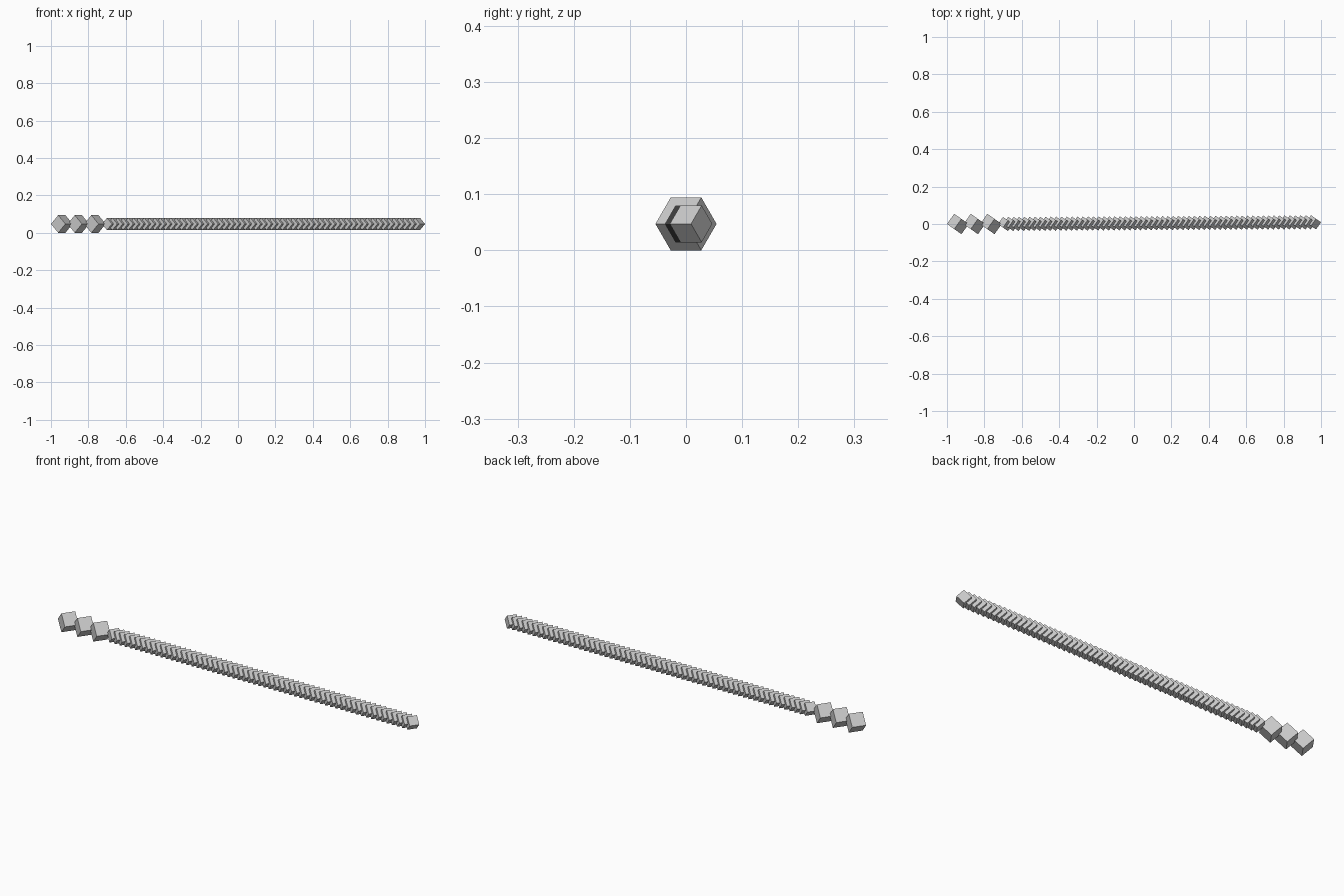
import bpy, bmesh, math
from mathutils import Matrix, Vector

if "Cube" in bpy.data.objects:
    bpy.data.objects.remove(bpy.data.objects["Cube"])

# Edge directions of a cube standing on its body diagonal along x
AXES = [Vector((-math.sqrt(1 / 3),
                math.sqrt(2 / 3) * math.cos(math.radians(a)),
                math.sqrt(2 / 3) * math.sin(math.radians(a)))) for a in (60, 180, 300)]
TILT = Matrix(AXES).transposed().to_4x4()
MID_Z = 0.0472


def cube_row(name, edge, start, step, count):
    """Row of diagonal cubes, repeated with an array modifier."""
    mesh = bpy.data.meshes.new(name)
    bm = bmesh.new()
    bmesh.ops.create_cube(bm, size=edge, matrix=TILT)
    bmesh.ops.recalc_face_normals(bm, faces=bm.faces)
    bm.to_mesh(mesh)
    bm.free()
    obj = bpy.data.objects.new(name, mesh)
    bpy.context.collection.objects.link(obj)
    obj.location = start
    arr = obj.modifiers.new("Repeat", 'ARRAY')
    arr.use_relative_offset = False
    arr.use_constant_offset = True
    arr.constant_offset_displace = step
    arr.count = count
    return obj


# Three large cubes at the thick end
cube_row("handle_cubes", 0.0667, (-0.942, 0, MID_Z), (0.0885, 0, 0), 3)

# Long overlapping run of small cubes, drifting slightly towards +y
N = 59
X0, X1, DRIFT = -0.687, 0.96, 0.009
cube_row("shaft_cubes", 0.0463, (X0, 0, MID_Z),
         ((X1 - X0) / (N - 1), DRIFT / (N - 1), 0), N)
